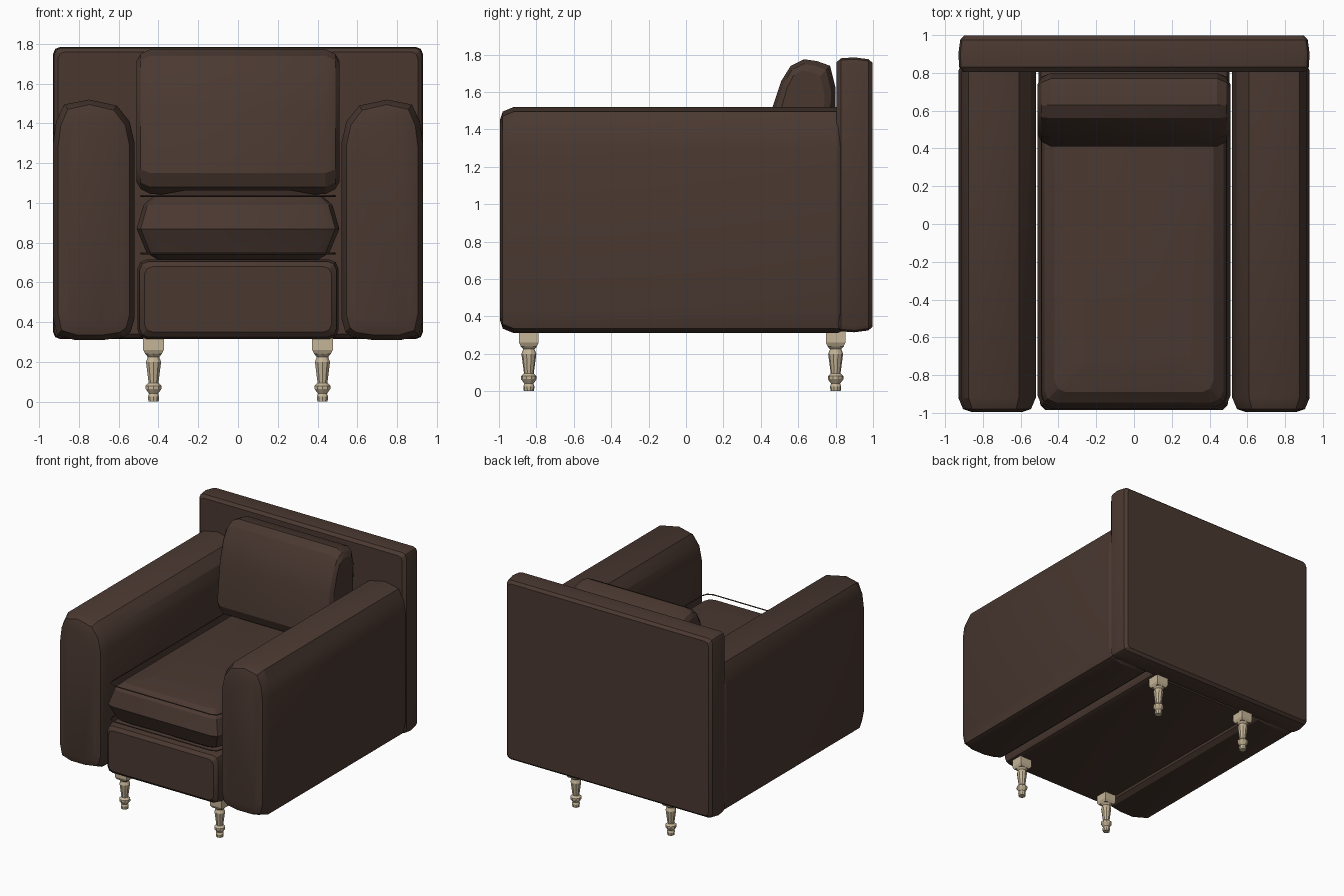
import bpy, bmesh, math
from mathutils import Vector

if "Cube" in bpy.data.objects:
    bpy.data.objects.remove(bpy.data.objects["Cube"])


def material(name, rgb):
    m = bpy.data.materials.new(name)
    m.diffuse_color = (*rgb, 1)
    m.use_nodes = True
    m.node_tree.nodes["Principled BSDF"].inputs["Base Color"].default_value = m.diffuse_color
    return m


LEATHER = material("brown leather", (0.068, 0.040, 0.030))
WOOD = material("pale wood", (0.56, 0.46, 0.31))


def finish(name, bm, mat, angle=25):
    bmesh.ops.recalc_face_normals(bm, faces=bm.faces)
    me = bpy.data.meshes.new(name)
    bm.to_mesh(me)
    bm.free()
    me.materials.append(mat)
    ob = bpy.data.objects.new(name, me)
    bpy.context.collection.objects.link(ob)
    bpy.context.view_layer.objects.active = ob
    ob.select_set(True)
    bpy.ops.object.shade_smooth_by_angle(angle=math.radians(angle))
    ob.select_set(False)
    return ob


def skin(bm, rings):
    """Join equal vertex rings into a capped tube."""
    n = len(rings[0])
    for a, b in zip(rings, rings[1:]):
        for i in range(n):
            j = (i + 1) % n
            bm.faces.new((a[i], a[j], b[j], b[i]))
    bm.faces.new(rings[0])
    bm.faces.new(rings[-1])


def loft(name, axis, profile, stations, mat=LEATHER):
    """Sweep a profile along an axis; each station is (position, inset)."""
    us, vs = [p[0] for p in profile], [p[1] for p in profile]
    cu, cv = (min(us) + max(us)) / 2, (min(vs) + max(vs)) / 2
    hu, hv = (max(us) - min(us)) / 2, (max(vs) - min(vs)) / 2
    bm = bmesh.new()
    rings = []
    for pos, d in stations:
        ring = []
        for u, v in profile:
            co = [cu + (u - cu) * (1 - d / hu), cv + (v - cv) * (1 - d / hv)]
            co.insert(axis, pos)
            ring.append(bm.verts.new(co))
        rings.append(ring)
    skin(bm, rings)
    return finish(name, bm, mat)


def soft_rect(u0, u1, v0, v1, c):
    """Rectangle with two-step rounded corners."""
    pts = []
    for cu, cv, start in ((u1 - c, v1 - c, 0), (u0 + c, v1 - c, 90),
                          (u0 + c, v0 + c, 180), (u1 - c, v0 + c, 270)):
        for k in range(3):
            a = math.radians(start + 45 * k)
            pts.append((cu + c * math.cos(a), cv + c * math.sin(a)))
    return pts


# Arms: arched cross-section run front to back
arm = [(0.575, 0.325), (0.68, 0.31), (0.82, 0.31), (0.91, 0.335), (0.93, 0.42),
       (0.93, 1.30), (0.915, 1.41), (0.875, 1.495), (0.75, 1.52), (0.61, 1.49),
       (0.545, 1.41), (0.52, 1.30), (0.52, 0.42), (0.54, 0.35)]
for side, s in (("left", -1), ("right", 1)):
    loft(side + "_arm", 1, [(s * x, z) for x, z in arm],
         [(-0.995, 0.07), (-0.98, 0.025), (-0.92, 0), (0.81, 0), (0.85, 0.02)])

# Back panel
loft("back_panel", 1, soft_rect(-0.93, 0.93, 0.315, 1.785, 0.035),
     [(0.805, 0.025), (0.83, 0.005), (0.90, 0), (0.975, 0.01), (0.998, 0.03)])

# Base below the seat
loft("seat_base", 1, soft_rect(-0.505, 0.505, 0.315, 0.715, 0.045),
     [(-0.985, 0.035), (-0.96, 0.01), (-0.90, 0), (0.82, 0)])

# Puffed seat cushion with a crowned top
loft("seat_cushion", 2, soft_rect(-0.51, 0.51, -0.98, 0.80, 0.07),
     [(0.705, 0.12), (0.75, 0.05), (0.87, 0), (0.99, 0.035),
      (1.04, 0.09), (1.065, 0.24)])

# Leaning back cushion
cushion = [(0.41, 1.15), (0.44, 1.08), (0.50, 1.045), (0.72, 1.045),
           (0.79, 1.12), (0.80, 1.62), (0.77, 1.74), (0.70, 1.765),
           (0.63, 1.775), (0.56, 1.74), (0.51, 1.66), (0.45, 1.48)]
loft("back_cushion", 0, cushion,
     [(-0.51, 0.06), (-0.49, 0.025), (-0.44, 0),
      (0.44, 0), (0.49, 0.025), (0.51, 0.06)])

# Thin piping around the seat cushion
for label, z in (("lower", 0.745), ("upper", 1.035)):
    path = soft_rect(-0.49, 0.49, -0.965, 0.79, 0.06)
    bm = bmesh.new()
    rings = []
    for x, y in path:
        out = Vector((x, y + 0.09, 0)).normalized()
        rings.append([bm.verts.new(Vector((x, y, z)) + out * a + Vector((0, 0, b)))
                      for a, b in ((0.005, 0), (0, 0.005), (-0.005, 0), (0, -0.005))])
    for a, b in zip(rings, rings[1:] + rings[:1]):
        for i in range(4):
            j = (i + 1) % 4
            bm.faces.new((a[i], a[j], b[j], b[i]))
    finish(label + "_piping", bm, LEATHER)

# Turned legs with square blocks on top
turning = [(0.027, 0.0), (0.030, 0.025), (0.024, 0.04), (0.042, 0.065),
           (0.042, 0.08), (0.026, 0.095), (0.032, 0.14), (0.040, 0.20),
           (0.030, 0.225), (0.044, 0.24), (0.044, 0.265)]
for ylab, y in (("front", -0.84), ("rear", 0.80)):
    for xlab, x in (("left", -0.425), ("right", 0.425)):
        bm = bmesh.new()
        skin(bm, [[bm.verts.new((x + r * math.cos(math.tau * (k + 0.5) / 10),
                                 y + r * math.sin(math.tau * (k + 0.5) / 10), z))
                   for k in range(10)] for r, z in turning])
        skin(bm, [[bm.verts.new((x + h * sx, y + h * sy, z))
                   for sx, sy in ((-1, -1), (1, -1), (1, 1), (-1, 1))]
                  for h, z in ((0.042, 0.24), (0.052, 0.26), (0.052, 0.33))])
        finish(f"{ylab}_{xlab}_leg", bm, WOOD)
